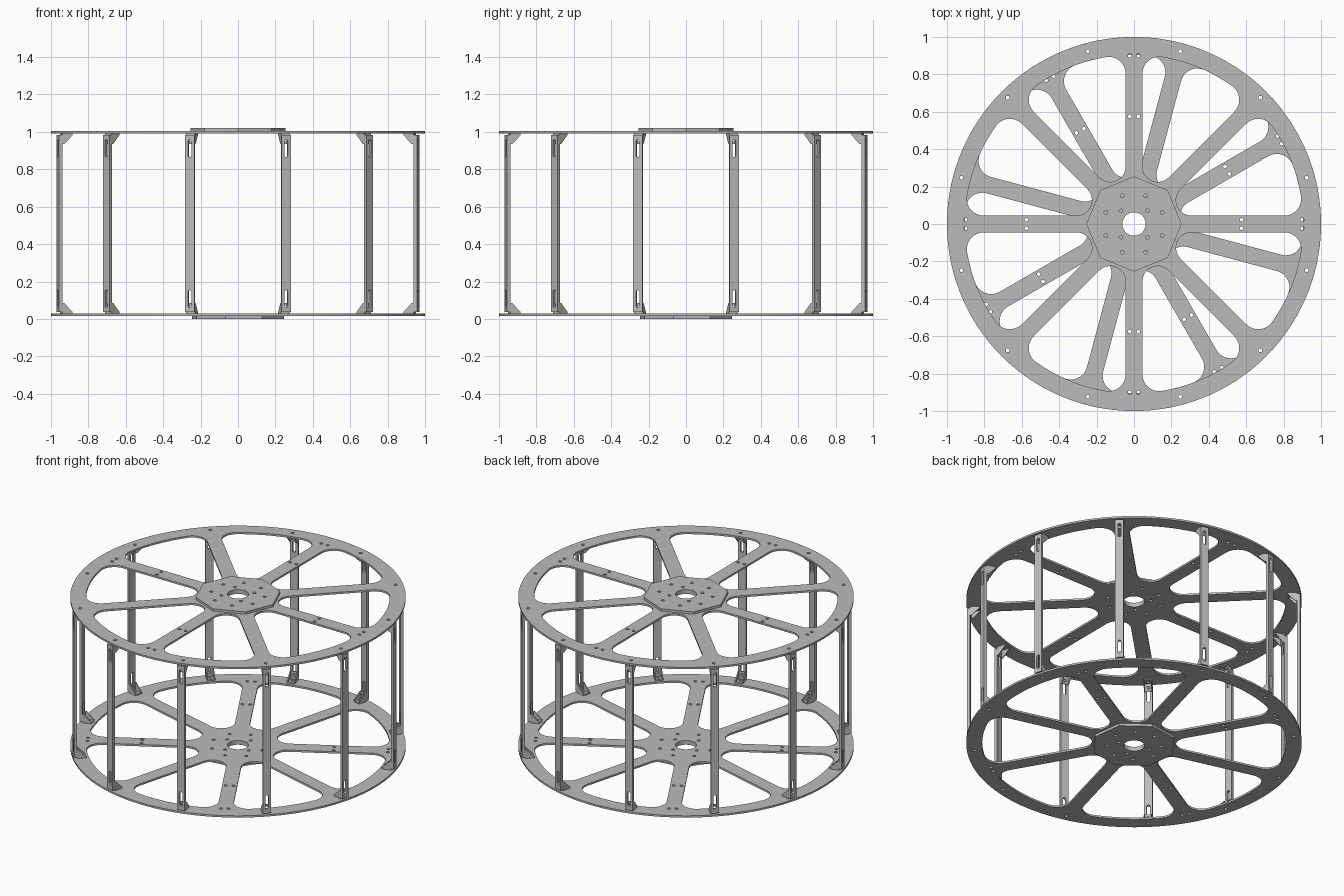
import bpy, bmesh
from math import pi, sin, cos, sqrt, radians, atan2
from mathutils import Matrix

cube = bpy.data.objects.get("Cube")
if cube:
    bpy.data.objects.remove(cube, do_unlink=True)

# Material
steel = bpy.data.materials.new("light_grey_metal")
steel.use_nodes = True
GREY = (0.5, 0.5, 0.5, 1)
steel.diffuse_color = GREY
steel.node_tree.nodes["Principled BSDF"].inputs["Base Color"].default_value = GREY

# Main sizes
SPOKE = 0.045        # half width of a spoke
RIM_IN = 0.905
BAR_W = 0.025        # half width of an upright
PLATE_T, HUB_T = 0.012, 0.016
HEIGHT = 1.02
FLOOR = HUB_T + PLATE_T


def arc(cx, cy, r, a0, a1, n):
    return [(cx + r * cos(a0 + (a1 - a0) * i / n), cy + r * sin(a0 + (a1 - a0) * i / n))
            for i in range(n + 1)]


def circle(cx, cy, r, n=16):
    return arc(cx, cy, r, 0, 2 * pi, n)[:-1]


def polar(r, deg):
    return r * cos(radians(deg)), r * sin(radians(deg))


def rect(x0, y0, x1, y1):
    return [(x0, y0), (x1, y0), (x1, y1), (x0, y1)]


def slot(cx, y0, y1, r):
    return arc(cx, y1 - r, r, 0, pi, 8) + arc(cx, y0 + r, r, pi, 2 * pi, 8)


def turn(points, deg):
    c, s = cos(radians(deg)), sin(radians(deg))
    return [(x * c - y * s, x * s + y * c) for x, y in points]


def add_sheet(bm, loops, thickness, matrix):
    """Cut sheet: first loop is the outline, the rest are holes."""
    cu = bpy.data.curves.new("outline", 'CURVE')
    cu.dimensions, cu.fill_mode, cu.extrude = '2D', 'BOTH', thickness / 2
    for loop in loops:
        sp = cu.splines.new('POLY')
        sp.points.add(len(loop) - 1)
        for p, (x, y) in zip(sp.points, loop):
            p.co = (x, y, 0, 1)
        sp.use_cyclic_u = True
    ob = bpy.data.objects.new("outline", cu)
    bpy.context.collection.objects.link(ob)
    dg = bpy.context.evaluated_depsgraph_get()
    me = bpy.data.meshes.new_from_object(ob.evaluated_get(dg))
    me.transform(matrix)
    bm.from_mesh(me)
    bpy.data.objects.remove(ob)
    bpy.data.curves.remove(cu)
    bpy.data.meshes.remove(me)


def finish(bm, name):
    bmesh.ops.remove_doubles(bm, verts=bm.verts, dist=1e-5)
    bmesh.ops.recalc_face_normals(bm, faces=bm.faces)
    me = bpy.data.meshes.new(name)
    bm.to_mesh(me)
    bm.free()
    for p in me.polygons:
        p.use_smooth = False
    me.materials.append(steel)
    return me


def place(name, me, matrix):
    ob = bpy.data.objects.new(name, me)
    bpy.context.collection.objects.link(ob)
    ob.matrix_world = matrix
    return ob


def pocket():
    """Rounded opening between the spokes at 0 and 45 degrees."""
    half, r_in, r_out = radians(22.5), 0.25, 0.09
    d = (r_in - SPOKE) / (1 - sin(half))
    inner = arc(d * cos(half), d * sin(half), d - r_in, half + pi / 2 + half, 1.5 * pi, 14)
    cy = SPOKE + r_out
    cx = sqrt((RIM_IN - r_out) ** 2 - cy ** 2)
    a = atan2(cy, cx)
    low = arc(cx, cy, r_out, -pi / 2, a, 8)
    # the upper corner mirrors the lower one across the bisector
    c2, s2 = cos(2 * half), sin(2 * half)
    high = [(x * c2 + y * s2, x * s2 - y * c2) for x, y in reversed(low)]
    rim = arc(0, 0, RIM_IN, a, 2 * half - a, 10)[1:-1]
    return inner + low + rim + high


# Hole patterns
bore = circle(0, 0, 0.063, 32)
hub_holes = [circle(*polar(0.163, 22.5 + 45 * i), 0.01) for i in range(8)]
hub_holes += [circle(*polar(0.1, 45 + 90 * i), 0.01) for i in range(4)]
spoke_holes = [turn(circle(x, y, 0.01), 90 * i)
               for i in range(4) for x in (0.575, 0.9) for y in (-0.023, 0.023)]
# Wheels and hub plates; the lower wheel is turned by 30 degrees
for label, spin, z_plate, z_hub in (
        ("lower", 30, HUB_T + PLATE_T / 2, HUB_T / 2),
        ("upper", 0, HEIGHT - HUB_T - PLATE_T / 2, HEIGHT - HUB_T / 2)):
    rim_holes = [circle(*polar(0.955, 15 + 30 * i), 0.01) for i in range(12)]
    pockets = [turn(pocket(), 45 * i) for i in range(8)]
    turned = Matrix.Rotation(radians(spin), 4, 'Z')
    bm = bmesh.new()
    add_sheet(bm, [circle(0, 0, 1, 128), bore] + pockets + hub_holes + spoke_holes + rim_holes,
              PLATE_T, Matrix())
    place(label + "_wheel", finish(bm, label + "_wheel"),
          Matrix.Translation((0, 0, z_plate)) @ turned)
    bm = bmesh.new()
    add_sheet(bm, [circle(0, 0, 0.255, 8), bore] + hub_holes, HUB_T, Matrix())
    place(label + "_hub_plate", finish(bm, label + "_hub_plate"),
          Matrix.Translation((0, 0, z_hub)) @ turned)

# Sheet x -> tangent, sheet y -> up, sheet normal -> outward
UPRIGHT = Matrix(((0, 0, 1, 0), (1, 0, 0, 0), (0, 1, 0, 0), (0, 0, 0, 1)))

# Upright bar with a slot at each end
bm = bmesh.new()
z0 = FLOOR + 0.008
add_sheet(bm, [rect(-BAR_W, z0, BAR_W, HEIGHT - z0), slot(0, 0.062, 0.155, 0.01),
               slot(0, HEIGHT - 0.155, HEIGHT - 0.062, 0.01)],
          0.018, Matrix.Translation((0.988, 0, 0)) @ UPRIGHT)
bar = finish(bm, "upright_bar")

# Corner bracket: two legs and two triangular cheeks
IN, OUT, LEG, T = 0.922, 0.979, 0.057, 0.006
bm = bmesh.new()
add_sheet(bm, [rect(IN, -BAR_W, OUT, BAR_W), circle(0.955, 0, 0.01)], T,
          Matrix.Translation((0, 0, T / 2)))
add_sheet(bm, [rect(-BAR_W, 0, BAR_W, LEG), circle(0, 0.034, 0.01)], T,
          Matrix.Translation((OUT - T / 2, 0, 0)) @ UPRIGHT)
for side in (-1, 1):
    add_sheet(bm, [[(IN, 0), (OUT, 0), (OUT, LEG), (OUT - 0.01, LEG), (IN, 0.01)]], T,
              Matrix.Translation((0, side * (BAR_W - T / 2), 0)) @ Matrix.Rotation(pi / 2, 4, 'X'))
bracket = finish(bm, "corner_bracket")

# Twelve uprights, each held by a bracket at both ends
flip = Matrix.Translation((0, 0, HEIGHT - FLOOR)) @ Matrix.Rotation(pi, 4, 'X')
for i in range(12):
    spin = Matrix.Rotation(radians(15 + 30 * i), 4, 'Z')
    place(f"upright_bar_{i + 1}", bar, spin)
    place(f"lower_bracket_{i + 1}", bracket, spin @ Matrix.Translation((0, 0, FLOOR)))
    place(f"upper_bracket_{i + 1}", bracket, spin @ flip)
